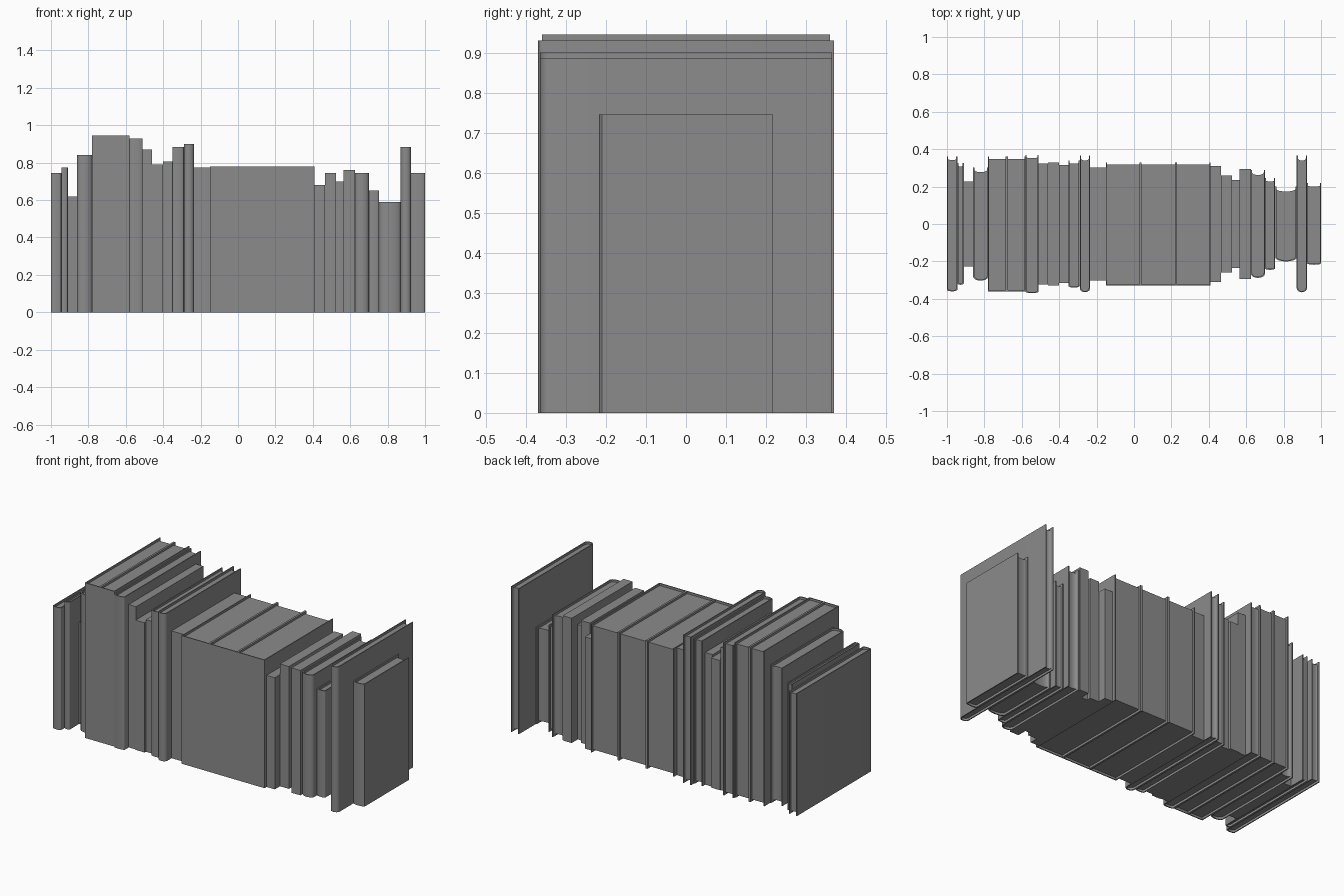
import bpy
import bmesh
import math

cube = bpy.data.objects.get("Cube")
if cube:
    bpy.data.objects.remove(cube, do_unlink=True)

grey = bpy.data.materials.new("book grey")
grey.use_nodes = True
grey.diffuse_color = (0.26, 0.26, 0.26, 1)
grey.node_tree.nodes["Principled BSDF"].inputs["Base Color"].default_value = (0.26, 0.26, 0.26, 1)

BOARD = 0.006      # cover thickness
MARGIN = 0.013     # cover overhang beyond the pages
STEPS = 10         # segments across a rounded spine


def curve_across(x0, x1, y, bulge):
    """Points from x0 to x1 along an arc that bulges towards the front."""
    if bulge == 0:
        return [(x0, y), (x1, y)]
    mid, half = (x0 + x1) / 2, (x1 - x0) / 2
    points = []
    for i in range(STEPS + 1):
        a = math.pi * i / STEPS
        points.append((mid - half * math.cos(a), y - bulge * math.sin(a)))
    return points


def extrude_outline(bm, outline, z0, z1):
    """Add an upright prism with the given plan outline."""
    base = bm.faces.new([bm.verts.new((x, y, z0)) for x, y in outline])
    moved = bmesh.ops.extrude_face_region(bm, geom=[base])["geom"]
    top = [v for v in moved if isinstance(v, bmesh.types.BMVert)]
    bmesh.ops.translate(bm, verts=top, vec=(0, 0, z1 - z0))


def make_object(name, bm):
    bmesh.ops.recalc_face_normals(bm, faces=bm.faces[:])
    mesh = bpy.data.meshes.new(name)
    bm.to_mesh(mesh)
    bm.free()
    mesh.materials.append(grey)
    obj = bpy.data.objects.new(name, mesh)
    bpy.context.collection.objects.link(obj)
    bpy.ops.object.select_all(action="DESELECT")
    obj.select_set(True)
    bpy.context.view_layer.objects.active = obj
    bpy.ops.object.shade_smooth_by_angle(angle=math.radians(35))


def hardback(name, x0, x1, height, depth, bulge):
    # Cover: a U-shaped outline wrapped around the spine
    front = -depth + bulge
    outer = curve_across(x0, x1, front, bulge)
    inner = curve_across(x0 + BOARD, x1 - BOARD, front + BOARD, bulge)
    bm = bmesh.new()
    outline = [(x0, depth)] + outer + [(x1, depth), (x1 - BOARD, depth)]
    outline += inner[::-1] + [(x0 + BOARD, depth)]
    extrude_outline(bm, outline, 0, height)
    make_object(name + "_cover", bm)

    # Pages: set in from the cover edges, hollow at the back
    bm = bmesh.new()
    back = curve_across(x0 + BOARD, x1 - BOARD, depth - MARGIN, bulge * 0.6)
    extrude_outline(bm, inner + back[::-1], MARGIN, height - MARGIN)
    make_object(name + "_pages", bm)


def paperback(name, x0, x1, height, depth):
    bm = bmesh.new()
    extrude_outline(bm, [(x0, -depth), (x1, -depth), (x1, depth), (x0, depth)], 0, height)
    make_object(name, bm)


# Row of books: right edge, height, half depth, style
ROW = [
    (-.945, .745, .36, "slight"), (-.91, .775, .325, "slight"),
    (-.86, .62, .228, "paper"), (-.78, .84, .303, "round"),
    (-.68, .945, .36, "flat"), (-.58, .945, .36, "flat"),
    (-.51, .93, .37, "slight"), (-.46, .87, .323, "paper"),
    (-.4, .79, .328, "paper"), (-.35, .805, .315, "paper"),
    (-.29, .885, .34, "slight"), (-.235, .9, .365, "round"),
    (-.15, .775, .303, "paper"), (.035, .78, .33, "flat"),
    (.225, .78, .33, "flat"), (.41, .78, .33, "flat"),
    (.465, .68, .31, "paper"), (.525, .745, .26, "paper"),
    (.565, .7, .235, "paper"), (.625, .76, .293, "paper"),
    (.7, .745, .288, "round"), (.755, .65, .245, "slight"),
    (.87, .59, .2, "round"), (.925, .885, .365, "round"),
    (1, .745, .218, "slight"),
]
BULGE = {"flat": 0, "slight": 0.008, "round": 0.022}

left = -1
for number, (right, height, depth, style) in enumerate(ROW, 1):
    name = f"{style}_book_{number}"
    if style == "paper":
        paperback(name, left, right, height, depth)
    else:
        hardback(name, left, right, height, depth, BULGE[style])
    left = right
